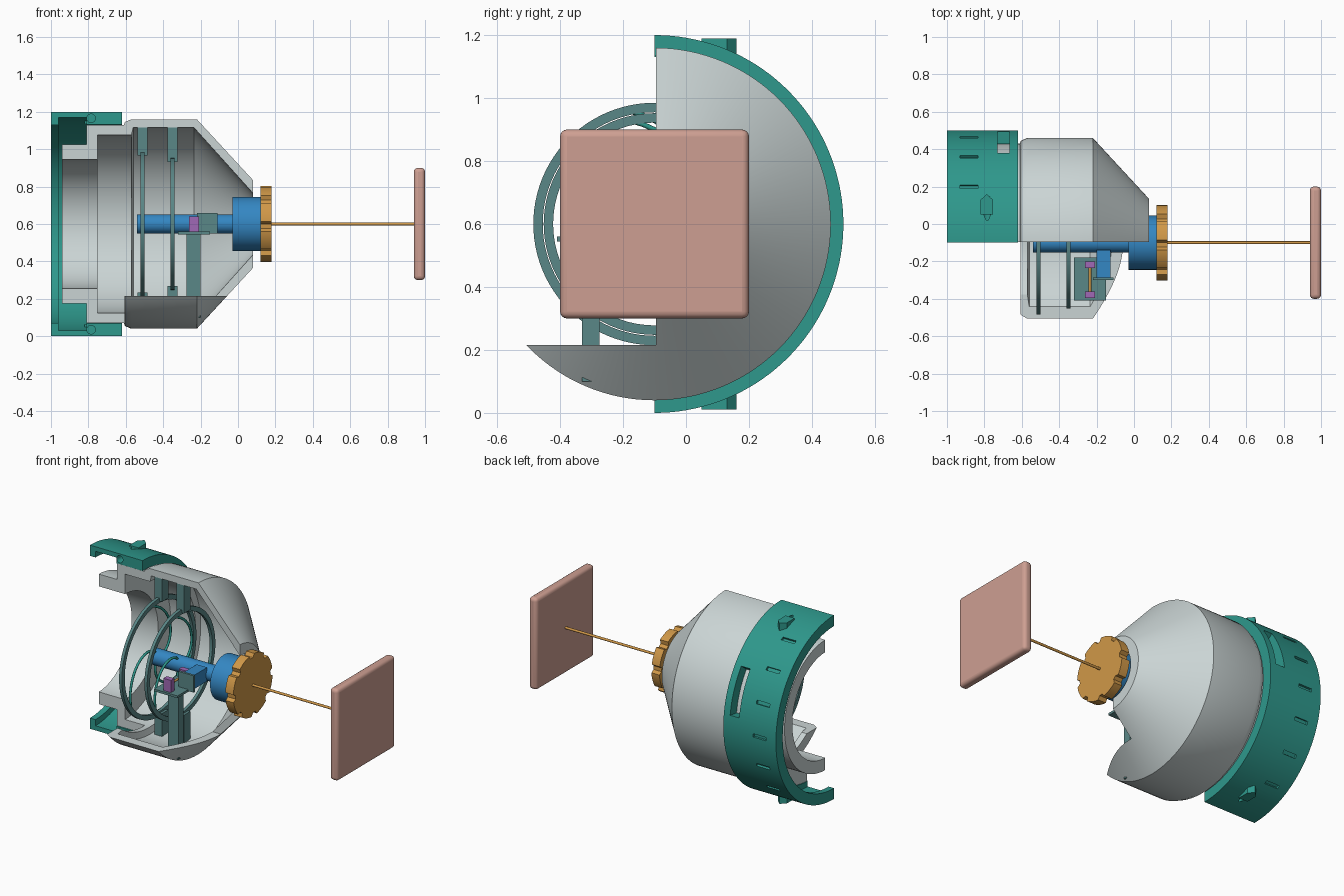
import bpy, bmesh
from math import sin, cos, pi, radians
from mathutils import Matrix, Vector

if "Cube" in bpy.data.objects:
    bpy.data.objects.remove(bpy.data.objects["Cube"])

AY, AZ = -0.1, 0.6  # the main axis runs along x through this point


def material(name, *rgb):
    lin = [(c / 255 / 12.92) if c < 11 else ((c / 255 + 0.055) / 1.055) ** 2.4 for c in rgb] + [1]
    m = bpy.data.materials.new(name)
    m.use_nodes = True
    m.diffuse_color = lin
    m.node_tree.nodes["Principled BSDF"].inputs["Base Color"].default_value = lin
    return m


SHELL = material("pale grey", 202, 212, 212)
TEAL = material("teal", 46, 152, 140)
SLATE = material("slate teal", 90, 135, 135)
BLUE = material("blue", 52, 135, 195)
GOLD = material("gold", 208, 152, 72)
PINK = material("dusty pink", 206, 159, 146)
PURPLE = material("purple", 160, 105, 182)


def finish(name, bm, mat):
    bmesh.ops.recalc_face_normals(bm, faces=bm.faces)
    me = bpy.data.meshes.new(name)
    bm.to_mesh(me)
    bm.free()
    me.materials.append(mat)
    ob = bpy.data.objects.new(name, me)
    bpy.context.collection.objects.link(ob)
    return ob


def activate(ob):
    bpy.ops.object.select_all(action='DESELECT')
    ob.select_set(True)
    bpy.context.view_layer.objects.active = ob


def smooth(ob):
    activate(ob)
    bpy.ops.object.shade_smooth_by_angle(angle=radians(25))
    return ob


def revolve(name, profile, mat, start=0, end=360, n=96):
    """Turn a closed (x, radius) profile about the main axis."""
    bm = bmesh.new()
    full = end - start == 360
    rows = []
    for i in range(n if full else n + 1):
        a = radians(start + (end - start) * i / n)
        rows.append([bm.verts.new((x, AY + r * cos(a), AZ + r * sin(a))) for x, r in profile])
    k = len(profile)
    for i in range(n):
        a, b = rows[i], rows[(i + 1) % len(rows)]
        for j in range(k):
            bm.faces.new((a[j], a[(j + 1) % k], b[(j + 1) % k], b[j]))
    if not full:
        bm.faces.new(rows[0])
        bm.faces.new(rows[-1])
    return finish(name, bm, mat)


def add_box(bm, lo, hi, turn=None):
    lo, hi = Vector(lo), Vector(hi)
    m = Matrix.Translation((lo + hi) / 2) @ Matrix.Diagonal((*(hi - lo), 1))
    bmesh.ops.create_cube(bm, size=1, matrix=(turn or Matrix()) @ m)


def box(name, lo, hi, mat):
    bm = bmesh.new()
    add_box(bm, lo, hi)
    return finish(name, bm, mat)


def rod(name, a, b, r, mat, n=48):
    a, b = Vector(a), Vector(b)
    bm = bmesh.new()
    m = Matrix.Translation((a + b) / 2) @ (b - a).to_track_quat('Z', 'Y').to_matrix().to_4x4()
    bmesh.ops.create_cone(bm, cap_ends=True, segments=n, radius1=r, radius2=r,
                          depth=(b - a).length, matrix=m)
    return smooth(finish(name, bm, mat))


def cut(ob, cutter):
    mod = ob.modifiers.new("cut", 'BOOLEAN')
    mod.operation = 'DIFFERENCE'
    mod.solver = 'EXACT'
    mod.object = cutter
    activate(ob)
    bpy.ops.object.modifier_apply(modifier=mod.name)
    bpy.data.objects.remove(cutter)


# Housing: turned shell, opened along the front
housing = revolve("housing", [
    (-.94, .425), (-.81, .425), (-.81, .53), (-.61, .53), (-.605, .545), (-.57, .56),
    (-.22, .56), (.08, .235), (.08, .165), (-.235, .515), (-.56, .515), (-.57, .475),
    (-.75, .475), (-.75, .345), (-.94, .345)], SHELL, n=128)
cut(housing, box("opening_cutter", (-2, -2, .215), (2, -.095, 2), SHELL))
cut(housing, box("mouth_cutter", (-2, -2, -1), (-.608, -.095, 2), SHELL))
smooth(housing)

# Half ring around the mouth, with slots, window and cross holes
ring = revolve("mouth_ring", [
    (-1, .6), (-.62, .6), (-.62, .533), (-.81, .533), (-.81, .57), (-.96, .57),
    (-.96, .53), (-1, .53)], TEAL, -90, 90, 72)


def around(deg):
    return Matrix.Translation((0, AY, AZ)) @ Matrix.Rotation(radians(deg), 4, 'X')


bm = bmesh.new()
for deg in range(-60, 61, 20):
    add_box(bm, (-.93, -.011, .585), (-.835, .011, .7), around(deg - 90))
cut(ring, finish("slot_cutter", bm, TEAL))
cut(ring, revolve("window_cutter", [(-.73, .5), (-.73, .7), (-.665, .7), (-.665, .5)],
                  TEAL, 8, 37, 12))
for z in (AZ - .565, AZ + .565):
    cut(ring, rod("hole_cutter", (-.785, -.5, z), (-.785, .5, z), .023, TEAL, 24))
smooth(ring)

# Arrow-shaped lugs on the ring, top and bottom
for side, name in ((1, "top_lug"), (-1, "bottom_lug")):
    bm = bmesh.new()
    outline = [(-.82, .05), (-.755, .05), (-.755, .13), (-.787, .16), (-.82, .13)]
    face = bm.faces.new([bm.verts.new((x, y, AZ + side * .535)) for x, y in outline])
    up = bmesh.ops.extrude_face_region(bm, geom=[face])["geom"]
    bmesh.ops.translate(bm, vec=(0, 0, side * .055),
                        verts=[v for v in up if isinstance(v, bmesh.types.BMVert)])
    finish(name, bm, TEAL)

# Shaft, collar, rod and end plate along the axis
rod("shaft", (-.54, AY, AZ), (-.02, AY, AZ), .052, BLUE)
rod("collar", (-.03, AY, AZ), (.125, AY, AZ), .145, BLUE, 64)
rod("long_rod", (.17, AY, AZ), (.94, AY, AZ), .008, GOLD, 16)
plate = box("end_plate", (.94, -.4, .3), (1, .2, .9), PINK)
bevel = plate.modifiers.new("round", 'BEVEL')
bevel.width, bevel.segments = .022, 4
smooth(plate)

# Knob: disc with eight grip notches
bm = bmesh.new()
rim = []
for i in range(96):
    a, r = 2 * pi * i / 96, .18 if i % 12 < 3 else .203
    rim.append(bm.verts.new((.12, AY + r * cos(a), AZ + r * sin(a))))
up = bmesh.ops.extrude_face_region(bm, geom=[bm.faces.new(rim)])["geom"]
bmesh.ops.translate(bm, vec=(.058, 0, 0), verts=[v for v in up if isinstance(v, bmesh.types.BMVert)])
smooth(finish("knob", bm, GOLD))

# Two hoops hung inside the shell, each with curved spokes to the shaft
for name, x, r in (("rear", -.51, .385), ("front", -.35, .352)):
    smooth(revolve(name + "_hoop", [(x - .01, r), (x + .01, r), (x + .01, r - .03),
                                    (x - .01, r - .03)], SLATE))
    box(name + "_hanger", (x - .027, -.095, AZ + r - .02), (x + .027, -.03, 1.12), SLATE)
    box(name + "_foot", (x - .027, -.095, .08), (x + .027, -.03, AZ - r + .02), SLATE)
    curve = bpy.data.curves.new(name + "_spokes", 'CURVE')
    curve.dimensions = '3D'
    curve.bevel_depth, curve.bevel_resolution = .008, 2
    for k in range(3):
        sp = curve.splines.new('POLY')
        sp.points.add(16)
        for i, p in enumerate(sp.points):
            t = i / 16
            a = 2 * pi * k / 3 + 1.8 * t
            d = .045 + (r - .06) * t
            p.co = (x, AY + d * cos(a), AZ + d * sin(a), 1)
    curve.materials.append(TEAL)
    bpy.context.collection.objects.link(bpy.data.objects.new(name + "_spokes", curve))

# Small bench with its post, pin holders and drive block
box("bench_post", (-.275, -.33, .1), (-.2, -.275, .55), SLATE)
box("bench_top", (-.32, -.41, .545), (-.15, -.18, .56), SLATE)
box("drive_block", (-.2, -.285, .56), (-.125, -.14, .65), BLUE)
box("drive_plate", (-.22, -.3, .55), (-.11, -.285, .66), SLATE)
box("front_pin_holder", (-.263, -.395, .56), (-.208, -.36, .64), PURPLE)
box("back_pin_holder", (-.263, -.235, .56), (-.208, -.2, .64), PURPLE)
rod("pin", (-.235, -.37, AZ), (-.235, -.22, AZ), .007, GOLD, 12)
